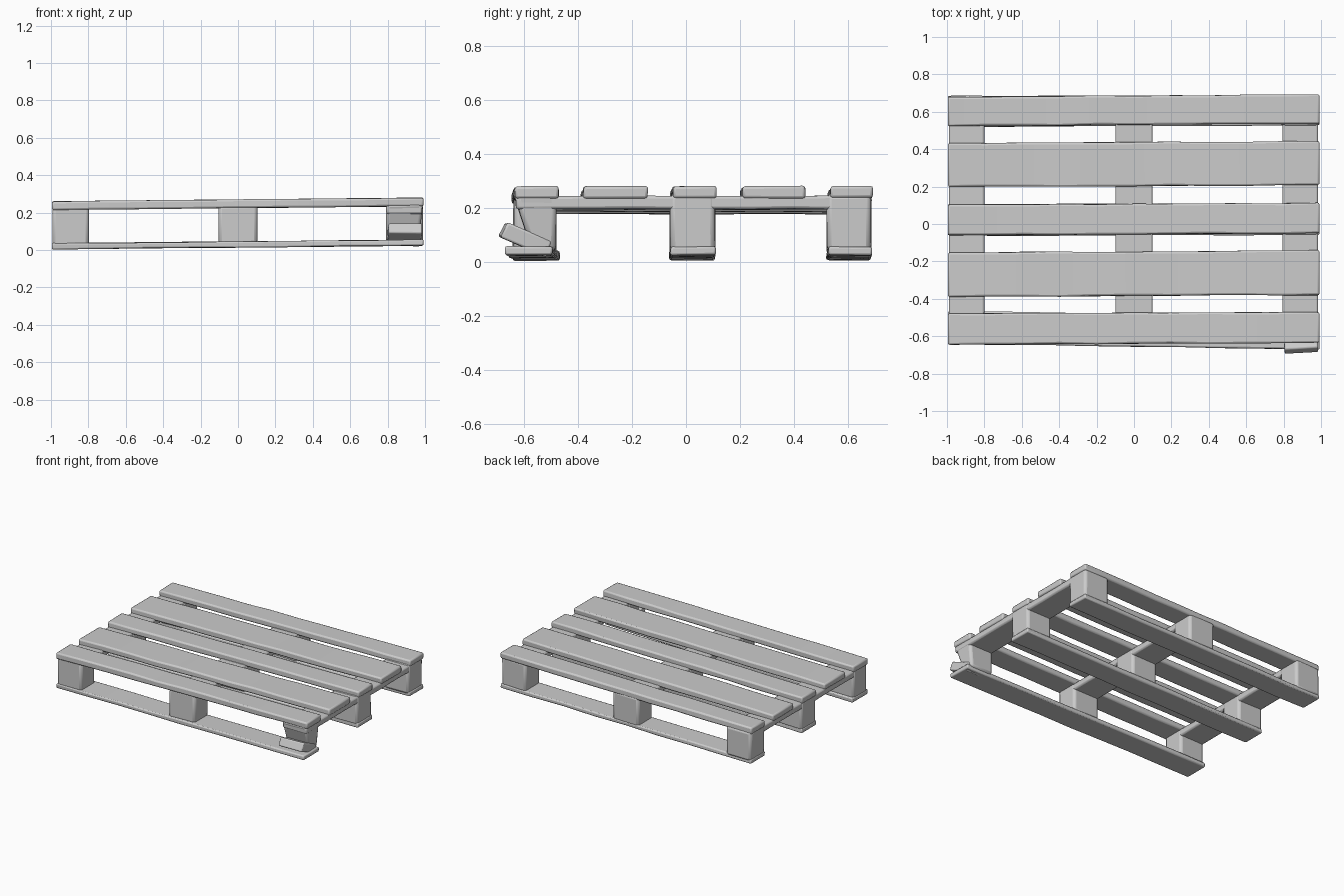
import bpy, bmesh, random
from mathutils import Matrix, Vector

random.seed(4)
if "Cube" in bpy.data.objects:
    bpy.data.objects.remove(bpy.data.objects["Cube"])

wood = bpy.data.materials.new("pale_grey_wood")
wood.use_nodes = True
wood.diffuse_color = (0.6, 0.6, 0.6, 1)
wood.node_tree.nodes["Principled BSDF"].inputs["Base Color"].default_value = (0.6, 0.6, 0.6, 1)


def beam(name, x, y, z, cuts=0, skew=0.0, wear=0.003, bevel=0.01, shape=None):
    """Worn timber filling the given ranges, sagging slightly toward -x."""
    bm = bmesh.new()
    bmesh.ops.create_cube(bm, size=1)
    axis = 0 if x[1] - x[0] > y[1] - y[0] else 1
    if cuts:
        edges = [e for e in bm.edges
                 if abs((e.verts[0].co - e.verts[1].co)[axis]) > 0.5]
        bmesh.ops.subdivide_edges(bm, edges=edges, cuts=cuts, use_grid_fill=True)
    for v in bm.verts:
        v.co = Vector([(r[0] + r[1]) / 2 + c * (r[1] - r[0]) for r, c in zip((x, y, z), v.co)])
        if shape:
            shape(v.co)
        v.co.y += skew * v.co.x + random.uniform(-wear, wear)
        v.co.z += 0.01 * v.co.x + random.uniform(-wear, wear) * 0.6
    mesh = bpy.data.meshes.new(name)
    bm.to_mesh(mesh)
    bm.free()
    mesh.materials.append(wood)
    obj = bpy.data.objects.new(name, mesh)
    bpy.context.collection.objects.link(obj)
    mod = obj.modifiers.new("worn_edges", "BEVEL")
    mod.width, mod.segments, mod.limit_method = bevel, 2, "ANGLE"
    bpy.ops.object.select_all(action="DESELECT")
    obj.select_set(True)
    bpy.context.view_layer.objects.active = obj
    bpy.ops.object.shade_smooth_by_angle(angle=0.9)
    return obj


# Deck boards, alternating narrow and wide
deck = [(-0.64, -0.475), (-0.385, -0.147), (-0.055, 0.107), (0.203, 0.437), (0.53, 0.686)]
for i, y in enumerate(deck):
    beam(f"deck_board_{i + 1}", (-0.995, 0.992), y, (0.225, 0.27), 9, 0.005)

# Stringers running front to back under the deck
columns = {"right": (-0.99, -0.8), "middle": (-0.1, 0.1), "left": (0.795, 0.985)}
for side, x in columns.items():
    beam(f"{side}_stringer", x, (-0.63, 0.68), (0.185, 0.234), 8)

# Bottom skids
rows = {"front": (-0.655, -0.48), "centre": (-0.06, 0.108), "back": (0.523, 0.686)}
for row, y in rows.items():
    beam(f"{row}_skid", (-0.995, 0.992), y, (0.014, 0.046), 7,
         -0.014 if row == "front" else 0.003, bevel=0.008)


# Spacer blocks; the front left one is broken away at its outer foot
def broken_foot(co):
    if co.z < 0.12:
        co.y += 0.07 if co.y < -0.55 else 0
        co.x -= 0.02 if co.x > 0.9 else 0


for row, y in rows.items():
    y = (max(y[0], -0.64), y[1])
    for side, x in columns.items():
        broken = row == "front" and side == "left"
        beam(f"{row}_{side}_block", (x[0] - 0.003, x[1] + 0.003), y, (0.03, 0.24), 0,
             bevel=0.018, shape=broken_foot if broken else None)

# Loose splinter tilted out of the broken corner
splinter = beam("broken_block_piece", (-0.09, 0.09), (-0.09, 0.09), (-0.03, 0.03), 0, bevel=0.008)
splinter.matrix_world = (Matrix.Translation((0.89, -0.595, 0.083))
                         @ Matrix.Rotation(-0.4, 4, "X") @ Matrix.Rotation(0.06, 4, "Z"))
